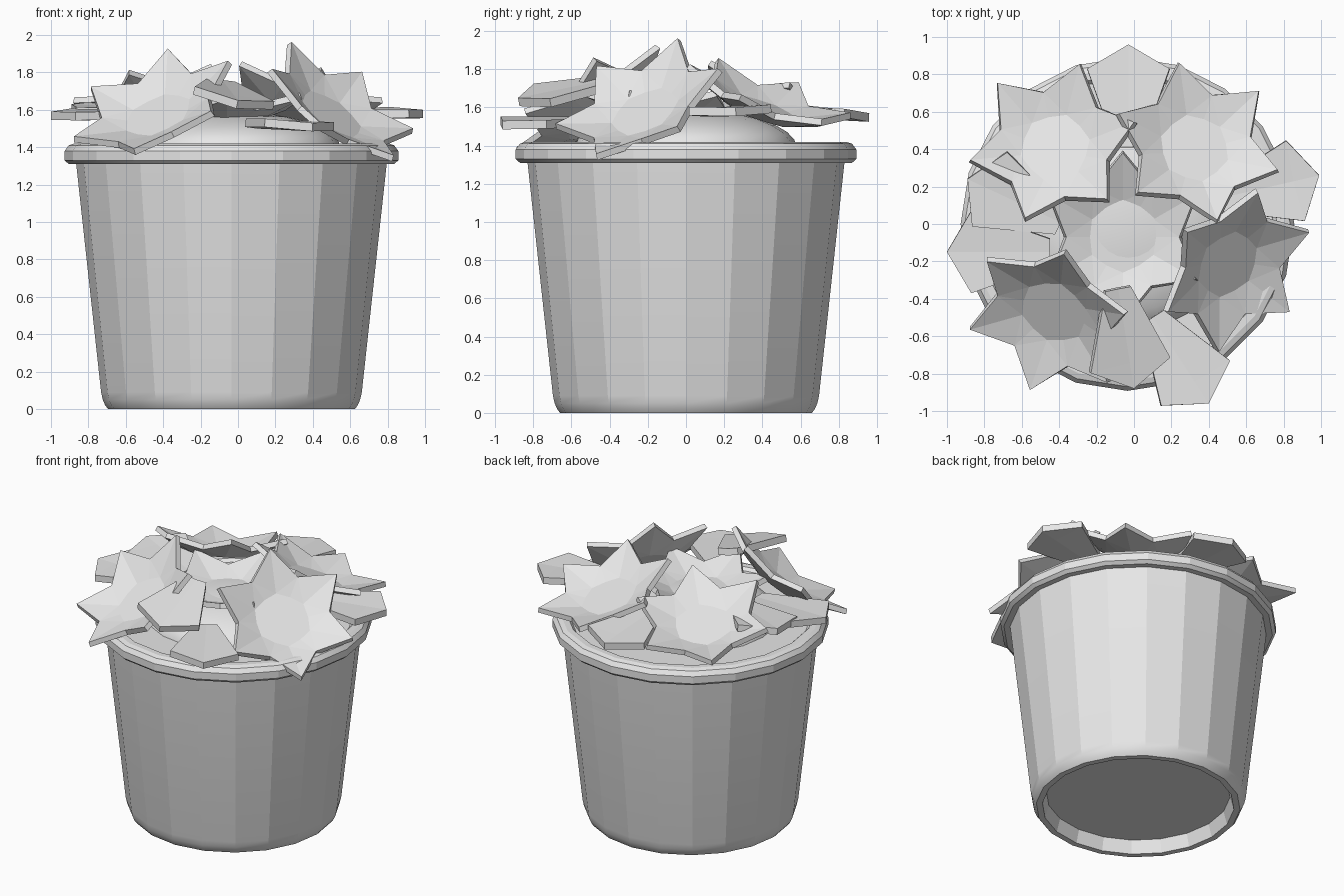
import bpy, bmesh, math
from mathutils import Vector, Matrix

if "Cube" in bpy.data.objects:
    bpy.data.objects.remove(bpy.data.objects["Cube"], do_unlink=True)

grey = bpy.data.materials.new("light_grey")
grey.use_nodes = True
grey.diffuse_color = (0.8, 0.8, 0.8, 1)
grey.node_tree.nodes["Principled BSDF"].inputs["Base Color"].default_value = (0.8, 0.8, 0.8, 1)


def add_object(name, bm):
    mesh = bpy.data.meshes.new(name)
    bm.to_mesh(mesh)
    bm.free()
    mesh.materials.append(grey)
    obj = bpy.data.objects.new(name, mesh)
    bpy.context.collection.objects.link(obj)
    return obj


def smooth(obj, angle):
    bpy.ops.object.select_all(action='DESELECT')
    obj.select_set(True)
    bpy.context.view_layer.objects.active = obj
    bpy.ops.object.shade_smooth_by_angle(angle=math.radians(angle))


def lathe(name, profile, sides):
    """Revolve (radius, height) points around z and cap both ends."""
    bm = bmesh.new()
    rings = []
    for r, z in profile:
        rings.append([bm.verts.new((r * math.cos(math.tau * i / sides),
                                    r * math.sin(math.tau * i / sides), z))
                      for i in range(sides)])
    for low, high in zip(rings, rings[1:]):
        for i in range(sides):
            j = (i + 1) % sides
            bm.faces.new((low[i], low[j], high[j], high[i]))
    bm.faces.new(rings[0][::-1])
    bm.faces.new(rings[-1])
    bmesh.ops.recalc_face_normals(bm, faces=bm.faces)
    return add_object(name, bm)


def slope_matrix(origin, heading, slope):
    """Frame on a plane of the given x/y slope, its x axis along the heading."""
    gx, gy = slope
    a = math.radians(heading)
    n = Vector((-gx, -gy, 1)).normalized()
    x = Vector((math.cos(a), math.sin(a), gx * math.cos(a) + gy * math.sin(a))).normalized()
    y = n.cross(x)
    return Matrix.Translation(origin) @ Matrix((x, y, n)).transposed().to_4x4()


def thicken(obj, amount):
    mod = obj.modifiers.new("thickness", 'SOLIDIFY')
    mod.thickness = amount
    mod.offset = -1


def flower(name, centre, heading, slope, radius=0.45, depth=0.11):
    """Six-pointed cupped star with a flat middle; centre is that of its tips."""
    bm = bmesh.new()
    inner, outer = [], []
    for i in range(12):
        a = math.tau * i / 12
        tip = i % 2 == 0
        r = radius if tip else radius * 0.67
        h = 0 if tip else -depth * 0.55
        ri = 0.19 if tip else 0.175
        inner.append(bm.verts.new((ri * math.cos(a), ri * math.sin(a), -depth)))
        outer.append(bm.verts.new((r * math.cos(a), r * math.sin(a), h)))
    bm.faces.new(inner)
    for i in range(12):
        j = (i + 1) % 12
        bm.faces.new((inner[i], outer[i], outer[j], inner[j]))
    # fold each petal along its midline
    bmesh.ops.triangulate(bm, faces=[f for f in bm.faces if len(f.verts) == 4])
    obj = add_object(name, bm)
    obj.matrix_world = slope_matrix(centre, heading, slope)
    thicken(obj, 0.035)


def leaf(name, tip, heading, slope):
    """Broad leaf with a pointed end, placed by its tip."""
    bm = bmesh.new()
    mid = [bm.verts.new(p) for p in ((-0.55, 0, 0), (-0.14, 0, 0), (0, 0, 0))]
    for s in (-1, 1):
        base = bm.verts.new((-0.55, 0.07 * s, 0.005))
        side = bm.verts.new((-0.13, 0.22 * s, 0.01))
        for loop in ((mid[0], mid[1], side, base), (mid[1], mid[2], side)):
            bm.faces.new(loop if s > 0 else loop[::-1])
    obj = add_object(name, bm)
    obj.matrix_world = slope_matrix(tip, heading, slope)
    thicken(obj, 0.045)


# Pot with recessed base, rounded foot, rim and inner bed
pot = lathe("pot", [
    (0.595, 0.09), (0.62, 0), (0.66, 0), (0.675, 0.02), (0.688, 0.05), (0.697, 0.09),
    (0.83, 1.31), (0.87, 1.31), (0.892, 1.33), (0.892, 1.38), (0.87, 1.41),
    (0.84, 1.42), (0.80, 1.42), (0.78, 1.40)], 20)
pot.location = (-0.035, 0, 0)
smooth(pot, 17)

# Mound under the flowers
mound = lathe("mound", [(0.58 * math.cos(a), 1.39 + 0.2 * math.sin(a))
                        for a in (math.radians(d) for d in range(0, 90, 12))], 20)
mound.location = (-0.03, 0, 0)
smooth(mound, 30)

# Flowers: tip centre, heading of one tip, slope
flower("flower_back_right", (-0.437, 0.444, 1.70), 13, (0.15, -0.33))
flower("flower_back_left", (0.344, 0.441, 1.70), 40, (-0.2, -0.35))
flower("flower_front_left", (0.56, -0.258, 1.66), 142, (-0.709, 0.512), 0.46)
flower("flower_front_right", (-0.466, -0.525, 1.66), 76, (0.43, 0.63), 0.46)
flower("flower_middle", (-0.06, -0.07, 1.69), 90, (0, 0))

# Leaves: tip, heading, slope
leaf("leaf_left", (0.99, 0.26, 1.60), 13, (0, 0.03))
leaf("leaf_right", (-1.0, -0.15, 1.59), 180, (0, 0.05))
leaf("leaf_back_right", (-0.89, 0.24, 1.63), 155, (0, 0.1))
leaf("leaf_back", (-0.03, 0.96, 1.57), 90, (0.03, -0.05))
leaf("leaf_front_left", (0.40, -0.96, 1.53), -57, (-0.05, 0))
leaf("leaf_front", (0.0, -0.88, 1.65), -81, (-0.22, 0.17))
